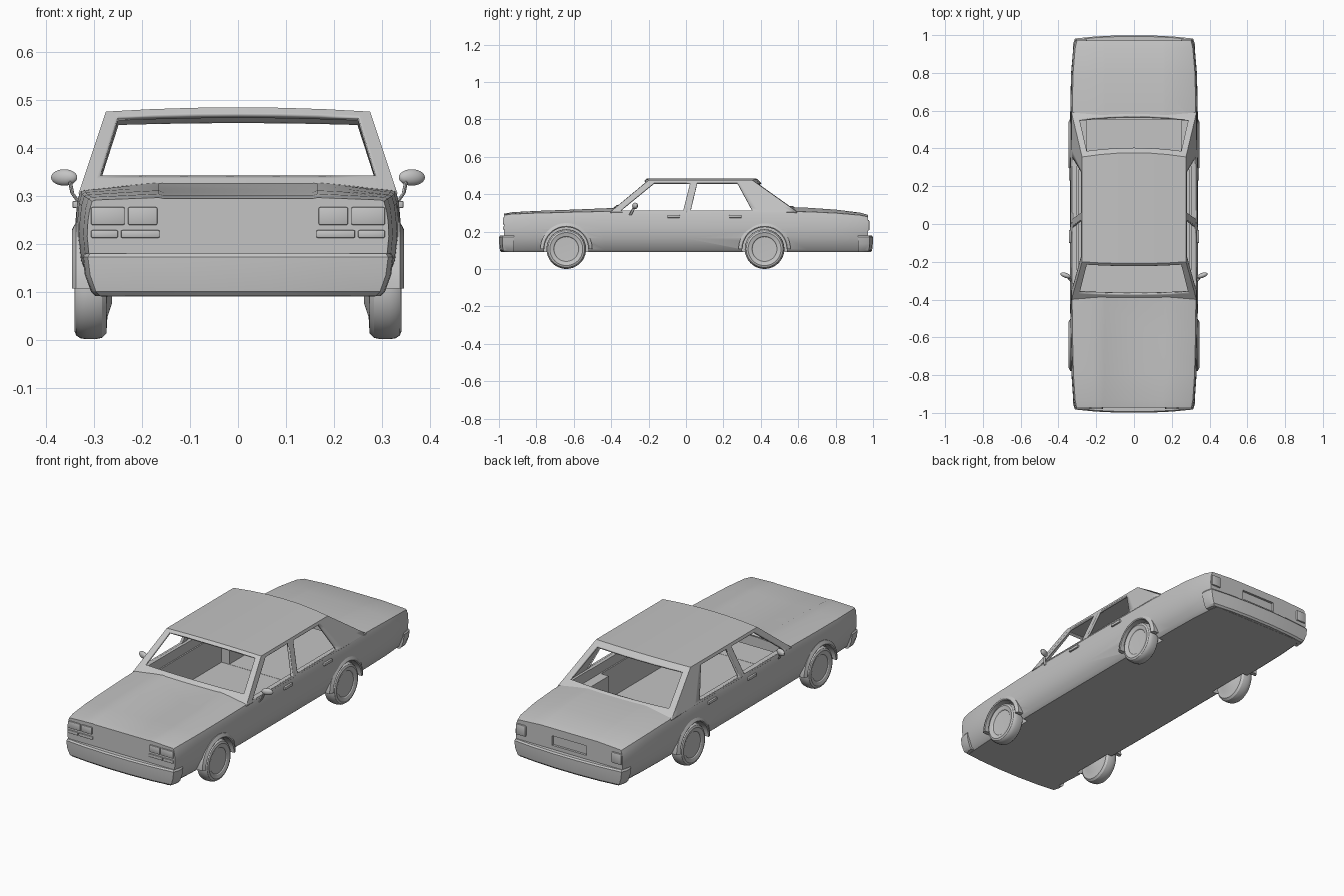
import bpy, bmesh, math
from mathutils import Vector, Matrix

if "Cube" in bpy.data.objects:
    bpy.data.objects.remove(bpy.data.objects["Cube"])

paint = bpy.data.materials.new("plain grey")
paint.diffuse_color = (0.55, 0.55, 0.55, 1)
paint.use_nodes = True
paint.node_tree.nodes["Principled BSDF"].inputs["Base Color"].default_value = paint.diffuse_color


def finish(name, bm, angle=30):
    bmesh.ops.recalc_face_normals(bm, faces=bm.faces[:])
    me = bpy.data.meshes.new(name)
    bm.to_mesh(me)
    bm.free()
    ob = bpy.data.objects.new(name, me)
    bpy.context.collection.objects.link(ob)
    me.materials.append(paint)
    bpy.ops.object.select_all(action='DESELECT')
    ob.select_set(True)
    bpy.context.view_layer.objects.active = ob
    if angle:
        bpy.ops.object.shade_smooth_by_angle(angle=math.radians(angle))
    return ob


def loft(name, rings, closed=False, angle=30):
    bm = bmesh.new()
    vs = [[bm.verts.new(p) for p in r] for r in rings]
    n = len(rings[0])
    for i in range(len(vs) - (0 if closed else 1)):
        a, b = vs[i], vs[(i + 1) % len(vs)]
        for j in range(n):
            bm.faces.new((a[j], a[(j + 1) % n], b[(j + 1) % n], b[j]))
    if not closed:
        bm.faces.new(vs[0])
        bm.faces.new(vs[-1])
    return finish(name, bm, angle)


def box(name, x, y, z, bevel=0.0):
    bm = bmesh.new()
    bmesh.ops.create_cube(bm, size=1)
    for v in bm.verts:
        for k, (lo, hi) in enumerate((x, y, z)):
            v.co[k] = lo if v.co[k] < 0 else hi
    if bevel:
        bmesh.ops.bevel(bm, geom=bm.edges[:], offset=bevel, segments=2, affect='EDGES', profile=0.5)
    return finish(name, bm)


def cut(ob, cutter):
    cutter.hide_render = True
    m = ob.modifiers.new("cut", 'BOOLEAN')
    m.operation, m.solver, m.object = 'DIFFERENCE', 'EXACT', cutter
    bpy.context.view_layer.objects.active = ob
    bpy.ops.object.modifier_apply(modifier=m.name)
    bpy.data.objects.remove(cutter)


# Lower body: stations of y, half width, shoulder height, crown height, hood step
stations = [(-.972, .314, .291, .296, .002), (-.93, .322, .297, .304, .004), (-.8, .331, .302, .311, .004),
            (-.6, .336, .307, .318, .004), (-.43, .338, .311, .325, .003), (-.36, .339, .312, .328, 0),
            (0, .34, .311, .316, 0), (.35, .34, .311, .318, 0), (.54, .338, .311, .33, 0),
            (.65, .337, .309, .328, 0), (.8, .333, .302, .318, 0), (.93, .322, .291, .302, 0),
            (.972, .312, .282, .29, 0)]
rings = []
for y, w, e, c, d in stations:
    half = [(.86 * w, .09), (.91 * w, .104), (.985 * w, .165), (w, .215), (.996 * w, .245),
            (.985 * w, e - .022), (.968 * w, e - .003), (.945 * w, e), (.65 * w, e + .7 * (c - e)),
            (.165, c), (.155, c - d)]
    rings.append([(x, y, z) for x, z in half] + [(-x, y, z) for x, z in reversed(half)])
body = loft("lower_body", rings)

# Hollow cabin, engine bay and trunk, number plate recess
cut(body, box("cabin_cutter", (-.295, .295), (-.5, .285), (.105, .275)))
cut(body, box("bay_cutter", (-.25, .25), (-.93, .93), (.106, .272)))
cut(body, box("opening_cutter", (-.302, .302), (-.362, .553), (.262, .5)))
cut(body, box("plate_cutter", (-.1, .1), (.96, 1.1), (.2, .25)))

# Wheel arches, flares and wheels
ZC = .107
tyre = [(0, .330), (.066, .332), (.070, .336), (.074, .337), (.088, .341), (.098, .337), (.104, .328),
        (.106, .315), (.106, .297), (.103, .283), (.094, .274), (.06, .272), (.03, .262), (0, .262)]
lip = [(.117, .30), (.117, .343), (.122, .346), (.139, .337), (.139, .30)]
for yc, end in ((-.64, "front"), (.42, "rear")):
    for s, side in ((1, "right"), (-1, "left")):
        def at(r, x, a):
            return (s * x, yc + r * math.cos(a), ZC + r * math.sin(a))
        ts = [2 * math.pi * i / 48 for i in range(48)]
        cut(body, loft("arch_cutter", [[at(.12, x, a) for a in ts] for x in (.262, .4)]))
        loft(end + "_arch_flare_" + side,
             [[at(r, x, math.pi * i / 28) for r, x in lip] for i in range(29)])
        bm = bmesh.new()
        vs = [bm.verts.new(at(r, x, 0)) for r, x in tyre]
        es = [bm.edges.new(p) for p in zip(vs, vs[1:])]
        bmesh.ops.spin(bm, geom=vs + es, cent=(0, yc, ZC), axis=(1, 0, 0), angle=2 * math.pi, steps=48)
        bmesh.ops.remove_doubles(bm, verts=bm.verts[:], dist=1e-4)
        finish(end + "_wheel_" + side, bm)

bpy.ops.object.select_all(action='DESELECT')
body.select_set(True)
bpy.context.view_layer.objects.active = body
bpy.ops.object.shade_smooth_by_angle(angle=math.radians(30))

# Roof and pillars: framed openings on sloping planes
bm = bmesh.new()


def frame(outer, inner):
    o = [bm.verts.new(p) for p in outer]
    i = [bm.verts.new(p) for p in inner]
    for k in range(4):
        n = (k + 1) % 4
        bm.faces.new((o[k], o[n], i[n], i[k]))


B, T = .305, .475                         # base and roof edge heights
fy = lambda z: -.405 + (z - B) * .205 / .17
ry = lambda z: .595 - (z - B) * .24 / .17
sx = lambda z: .332 - (z - B) * .057 / .17


def trap(yf, z0, z1, w0, w1):
    return [(-w0, yf(z0), z0), (w0, yf(z0), z0), (w1, yf(z1), z1), (-w1, yf(z1), z1)]


frame(trap(fy, B, T, sx(B), sx(T)), trap(fy, .342, .464, .287, .25))
frame(trap(ry, B, T, sx(B), sx(T)), trap(ry, .338, .456, .288, .25))
for s in (1, -1):
    def side(pts):
        return [(s * sx(z), y, z) for y, z in pts]
    frame(side([(fy(B), B), (.004, B), (.041, T), (fy(T), T)]),
          side([(-.35, .313), (-.015, .313), (.022, .46), (-.17, .46)]))
    frame(side([(.004, B), (ry(B), B), (ry(T), T), (.041, T)]),
          side([(.025, .313), (.355, .313), (.275, .46), (.06, .46)]))
w = sx(T)
for y0, y1 in ((fy(T), .041), (.041, ry(T))):
    bm.faces.new([bm.verts.new(p) for p in ((-w, y0, T), (w, y0, T), (w, y1, T), (-w, y1, T))])
bmesh.ops.remove_doubles(bm, verts=bm.verts[:], dist=1e-4)
bmesh.ops.subdivide_edges(bm, edges=bm.edges[:], cuts=5, use_grid_fill=True)
for v in bm.verts:                        # gentle bow of the screens and crown of the roof
    x, y, z = v.co
    k = max(0, 1 - (x / sx(z)) ** 2)
    v.co.y += k * (-.01 if y < -.15 else .022 if y > .3 else 0)
    v.co.z += k * .009 * min(1, max(0, (z - .44) / .035))
roof = finish("roof_and_pillars", bm)
m = roof.modifiers.new("thickness", 'SOLIDIFY')
m.thickness, m.offset = .012, -1

# Bumpers
for s, name in ((-1, "front_bumper"), (1, "rear_bumper")):
    rings = []
    for z, k, dy in ((.091, .93, -.012), (.1, .96, -.004), (.135, 1.0, 0), (.172, 1.015, 0), (.18, 1.0, -.006)):
        prof = [(.319, .92), (.317, .955), (.308, .982), (.2, .993), (.07, .999)]
        half = [(x * k, s * (y + (dy if y > .95 else 0)), z) for x, y in prof]
        rings.append(half + [(-x, y, z) for x, y, z in reversed(half)])
    loft(name, rings)

# Front lamps: rim plus lens
for s, side in ((1, "right"), (-1, "left")):
    for n, (x0, x1, z0, z1) in {"outer_headlight": (.236, .306, .239, .276), "inner_headlight": (.168, .229, .239, .276),
                                "outer_signal": (.25, .306, .212, .228), "inner_signal": (.163, .244, .212, .228)}.items():
        xs = tuple(sorted((s * x0, s * x1)))
        box(n + "_" + side, xs, (-.979, -.968), (z0, z1), .003)
    xs = tuple(sorted((s * .25, s * .308)))
    box("tail_light_" + side, xs, (.965, .98), (.205, .262), .005)

    # Door handles
    for n, y in (("front", -.1), ("rear", .23)):
        xs = tuple(sorted((s * .325, s * .345)))
        box(n + "_door_handle_" + side, xs, (y, y + .068), (.274, .289), .003)

    # Wing mirror and stalk
    bm = bmesh.new()
    bmesh.ops.create_uvsphere(bm, u_segments=20, v_segments=12, radius=1)
    mat = (Matrix.Translation((s * .362, -.272, .338)) @ Matrix.Rotation(s * .35, 4, 'Z')
           @ Matrix.Diagonal((.029, .013, .017, 1)))
    bmesh.ops.transform(bm, matrix=mat, verts=bm.verts[:])
    finish("wing_mirror_" + side, bm)
    path = [(.333, -.298, .288), (.345, -.29, .305), (.351, -.276, .335)]
    loft("mirror_stalk_" + side, [[(s * (x + .004 * math.cos(a)), y + .008 * math.sin(a), z)
                                   for a in [math.pi * i / 4 for i in range(8)]] for x, y, z in path])
